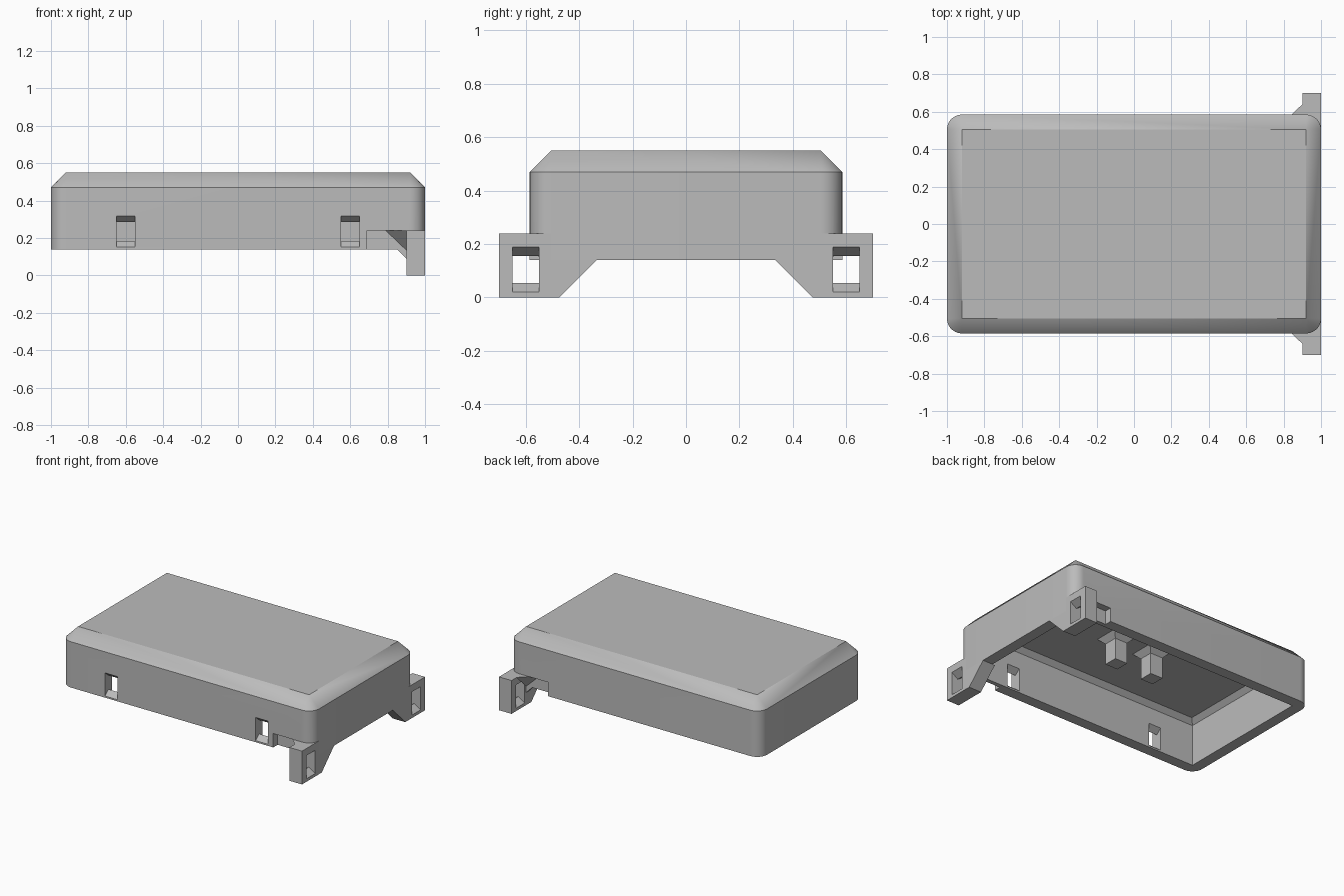
import bpy, bmesh, math
from mathutils import Vector

cube = bpy.data.objects.get("Cube")
if cube:
    bpy.data.objects.remove(cube, do_unlink=True)

grey = bpy.data.materials.new("light_grey")
grey.use_nodes = True
COLOUR = (0.5, 0.5, 0.5, 1)
grey.diffuse_color = COLOUR
grey.node_tree.nodes["Principled BSDF"].inputs["Base Color"].default_value = COLOUR


def finish(name, bm):
    bmesh.ops.recalc_face_normals(bm, faces=bm.faces)
    mesh = bpy.data.meshes.new(name)
    bm.to_mesh(mesh)
    bm.free()
    mesh.materials.append(grey)
    obj = bpy.data.objects.new(name, mesh)
    bpy.context.collection.objects.link(obj)
    return obj


def hull(name, points):
    """Convex solid around the points, with flat regions merged."""
    bm = bmesh.new()
    for p in points:
        bm.verts.new(p)
    bmesh.ops.convex_hull(bm, input=bm.verts)
    bmesh.ops.dissolve_limit(bm, angle_limit=0.01, verts=bm.verts, edges=bm.edges)
    return finish(name, bm)


def prism(name, outline, place, start, end):
    """Extrude a 2D outline; place(u, v, depth) gives the 3D position."""
    bm = bmesh.new()
    face = bm.faces.new([bm.verts.new(place(u, v, start)) for u, v in outline])
    result = bmesh.ops.extrude_face_region(bm, geom=[face])
    step = Vector(place(0, 0, end)) - Vector(place(0, 0, start))
    moved = [g for g in result["geom"] if isinstance(g, bmesh.types.BMVert)]
    bmesh.ops.translate(bm, vec=step, verts=moved)
    return finish(name, bm)


def box(name, lo, hi):
    return hull(name, [(x, y, z) for x in (lo[0], hi[0])
                       for y in (lo[1], hi[1]) for z in (lo[2], hi[2])])


def cut(target, cutter, keep=False):
    cutter.hide_render = True
    mod = target.modifiers.new("cut", "BOOLEAN")
    mod.operation = "DIFFERENCE"
    mod.solver = "EXACT"
    mod.object = cutter
    bpy.context.view_layer.objects.active = target
    bpy.ops.object.modifier_apply(modifier=mod.name)
    if not keep:
        bpy.data.objects.remove(cutter, do_unlink=True)


def rectangle(hx, hy, z):
    return [(sx * hx, sy * hy, z) for sx in (-1, 1) for sy in (-1, 1)]


def rounded(hx, hy, r, z, steps=10):
    pts = []
    for sx, sy, _ in rectangle(1, 1, 0):
        for i in range(steps + 1):
            a = math.pi / 2 * i / steps
            pts.append((sx * (hx - r + r * math.cos(a)), sy * (hy - r + r * math.sin(a)), z))
    return pts


def slot_outline(half, low, high):
    """Strap slot section, narrowest in the middle of the wall."""
    waist = 0.035
    return [(-half, low), (0, low + waist), (half, low),
            (half, high), (0, high - waist), (-half, high)]


# Shell: rounded box with a bevelled lid, hollow from below
HX, HY, WALL, BASE, SHOULDER, TOP = 1.0, 0.585, 0.08, 0.14, 0.47, 0.55
shell = hull("shell", rounded(HX, HY, WALL, BASE) + rounded(HX, HY, WALL, SHOULDER)
             + rectangle(HX - WALL, HY - WALL, TOP))
cut(shell, hull("cavity", rectangle(HX - WALL, HY - WALL, 0.1)
                + rectangle(HX - WALL, HY - WALL, 0.437)
                + rectangle(HX - 0.113, HY - 0.113, SHOULDER)))

# Two strap slots through the front wall
for cx in (-0.6, 0.6):
    cut(shell, prism("slot", slot_outline(0.042, 0.15, 0.32),
                     lambda u, v, d: (d, u - HY + WALL / 2, v), cx - 0.05, cx + 0.05))

# Mounting lugs at the left end, one at each corner
LUG = [(0.335, BASE), (0.475, 0), (0.7, 0), (0.7, 0.24), (0.505, 0.24), (0.505, BASE)]
for s, side in ((-1, "front"), (1, "back")):
    # Shallow strap channel in the wall beside the lug
    cut(shell, box("channel", (0.69, s * 0.535, 0.1), (0.9, s * 0.65, 0.24)))
    lug = prism(side + "_lug", LUG, lambda u, v, d: (d, s * u, v), 0.9, 1.0)
    gusset = hull(side + "_gusset", [(0.79, s * 0.535, 0.24), (0.9, s * 0.64, 0.24),
                                     (0.9, s * 0.535, 0.24), (0.9, s * 0.535, 0.135)])
    prism(side + "_brace", [(0.85, BASE), (0.9, BASE), (0.9, 0.09)],
          lambda u, v, d: (u, s * d, v), 0.505, 0.535)
    hole = prism("lug_hole", slot_outline(0.052, 0.02, 0.19),
                 lambda u, v, d: (0.95 + u, s * d, v), 0.55, 0.65)
    cut(lug, hole, keep=True)
    cut(shell, hole)

# Two flared posts hanging under the lid
for cx, side in ((-0.15, "right"), (0.15, "left")):
    post = box(side + "_post", (-0.05, -0.05, 0.28), (0.05, 0.05, 0.48))
    flare = hull(side + "_post_flare", rectangle(0.05, 0.05, 0.432)
                 + rectangle(0.088, 0.088, SHOULDER))
    post.location.x = flare.location.x = cx

# Smooth the rounded corners and keep every other edge sharp
bpy.ops.object.select_all(action="DESELECT")
shell.select_set(True)
bpy.context.view_layer.objects.active = shell
bpy.ops.object.shade_smooth_by_angle(angle=math.radians(30))
